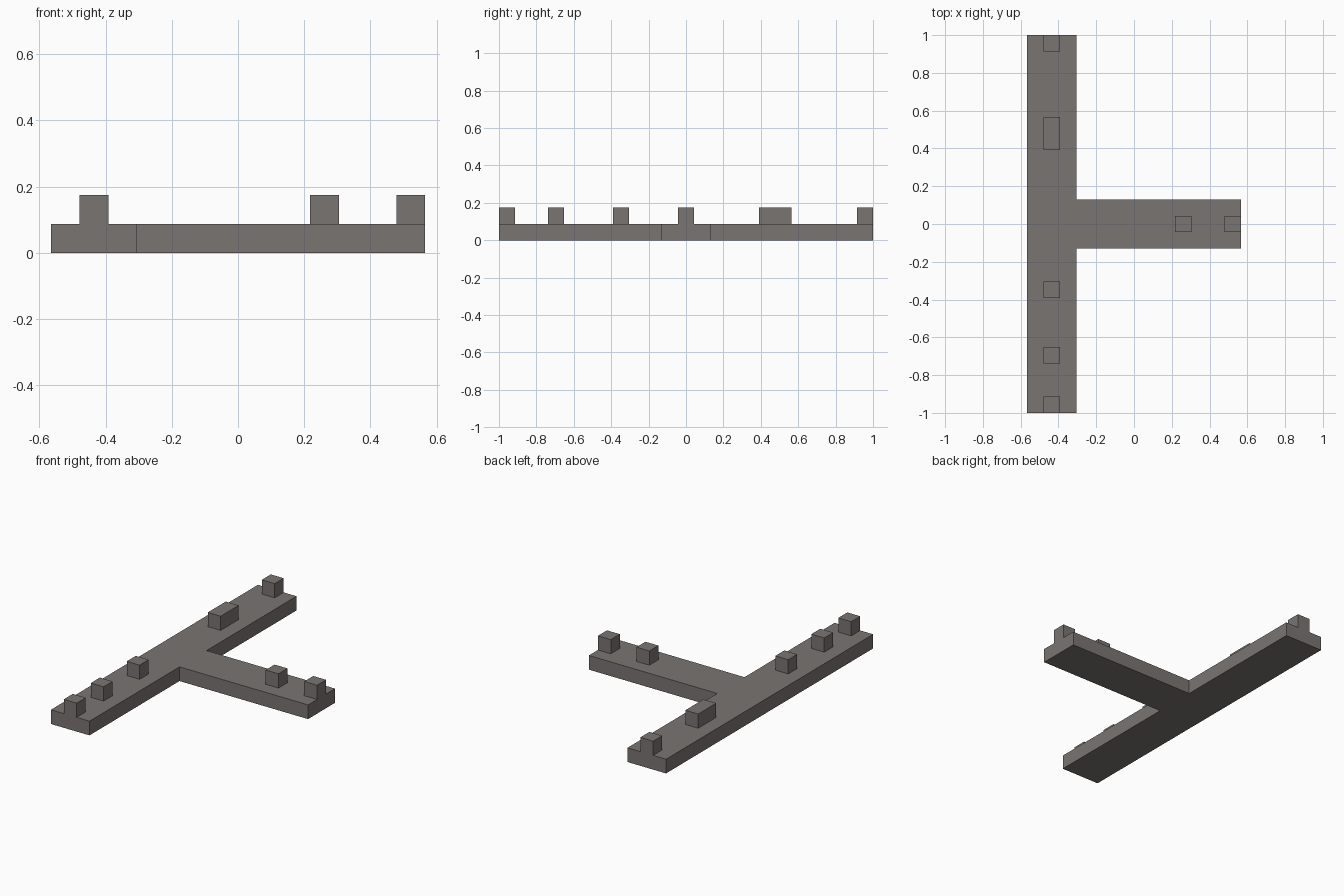
import bpy
import bmesh

cube = bpy.data.objects.get("Cube")
if cube:
    bpy.data.objects.remove(cube, do_unlink=True)

U = 1 / 23      # module all parts are laid out on
H = 2 * U       # height of the base and of each block

stone = bpy.data.materials.new("warm_grey_stone")
stone.use_nodes = True
colour = (0.195, 0.178, 0.170, 1)
stone.diffuse_color = colour
bsdf = stone.node_tree.nodes["Principled BSDF"]
bsdf.inputs["Base Color"].default_value = colour
bsdf.inputs["Roughness"].default_value = 0.9


def prism(name, outline, z):
    """Extrude an outline, given in modules, upward by one course."""
    bm = bmesh.new()
    face = bm.faces.new([bm.verts.new((x * U, y * U, z)) for x, y in outline])
    top = bmesh.ops.extrude_face_region(bm, geom=[face], use_keep_orig=True)
    verts = [v for v in top["geom"] if isinstance(v, bmesh.types.BMVert)]
    bmesh.ops.translate(bm, verts=verts, vec=(0, 0, H))
    bmesh.ops.recalc_face_normals(bm, faces=bm.faces)
    mesh = bpy.data.meshes.new(name)
    bm.to_mesh(mesh)
    bm.free()
    mesh.materials.append(stone)
    obj = bpy.data.objects.new(name, mesh)
    bpy.context.collection.objects.link(obj)


def block(name, x0, x1, y0, y1):
    prism(name, [(x0, y0), (x1, y0), (x1, y1), (x0, y1)], H)


# T-shaped base: long wall with a stem toward +x
prism("wall_base", [(-13, -23), (-7, -23), (-7, -3), (13, -3),
                    (13, 3), (-7, 3), (-7, 23), (-13, 23)], 0)

# Blocks along the long wall
for i, (y0, y1) in enumerate([(-23, -21), (-17, -15), (-9, -7), (9, 13), (21, 23)], 1):
    block(f"wall_block_{i}", -11, -9, y0, y1)

# Blocks along the stem
for i, x0 in enumerate([5, 11], 1):
    block(f"stem_block_{i}", x0, x0 + 2, -1, 1)
